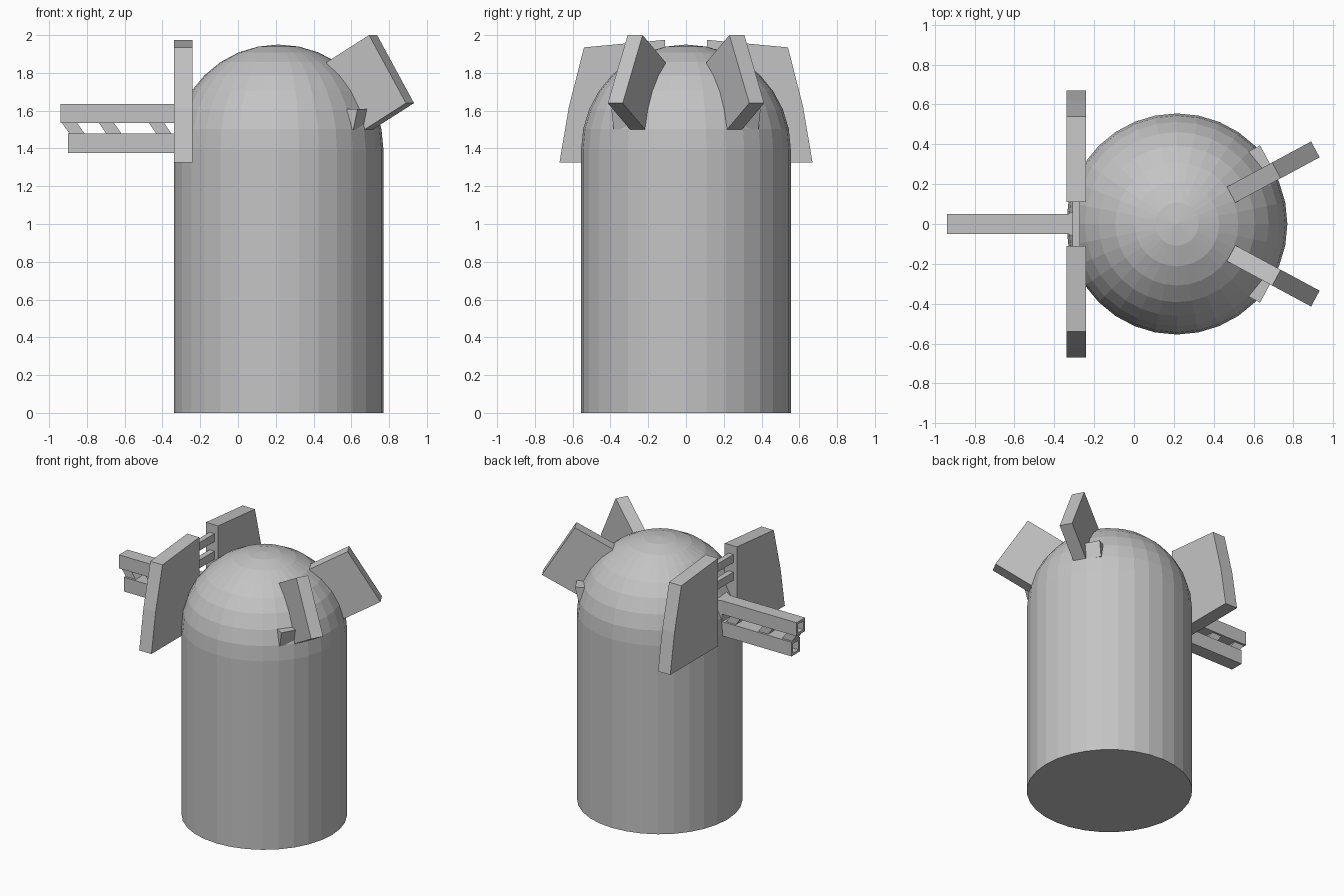
import bpy, bmesh, math
from mathutils import Vector

if "Cube" in bpy.data.objects:
    bpy.data.objects.remove(bpy.data.objects["Cube"])

grey = bpy.data.materials.new("plain grey")
grey.diffuse_color = (0.55, 0.55, 0.55, 1)
grey.use_nodes = True
grey.node_tree.nodes["Principled BSDF"].inputs["Base Color"].default_value = grey.diffuse_color

CX = 0.215   # axis of the domed body
R = 0.555
DOME_Z = 1.395


def finish(name, bm):
    bmesh.ops.recalc_face_normals(bm, faces=bm.faces[:])
    me = bpy.data.meshes.new(name)
    bm.to_mesh(me)
    bm.free()
    me.materials.append(grey)
    ob = bpy.data.objects.new(name, me)
    bpy.context.collection.objects.link(ob)
    return ob


def prism(name, pts, a, b, place):
    """Extrude a 2D outline from depth a to depth b; place maps (u, v, depth) to xyz."""
    bm = bmesh.new()
    lo = [bm.verts.new(place(u, v, a)) for u, v in pts]
    hi = [bm.verts.new(place(u, v, b)) for u, v in pts]
    bm.faces.new(lo)
    bm.faces.new(hi)
    n = len(pts)
    for i in range(n):
        j = (i + 1) % n
        bm.faces.new((lo[i], lo[j], hi[j], hi[i]))
    return finish(name, bm)


def box(name, x0, x1, y0, y1, z0, z1):
    return prism(name, [(x0, z0), (x1, z0), (x1, z1), (x0, z1)], y0, y1,
                 lambda u, v, d: (u, d, v))


# domed cylindrical body, 32 sides
bm = bmesh.new()
N = 32
profile = [(R, 0), (R, DOME_Z)]
profile += [(R * math.cos(math.radians(11.25 * i)),
             DOME_Z + R * math.sin(math.radians(11.25 * i))) for i in range(1, 8)]
rings = [[bm.verts.new((CX + r * math.cos(math.tau * k / N),
                        r * math.sin(math.tau * k / N), z)) for k in range(N)]
         for r, z in profile]
for lo, hi in zip(rings, rings[1:]):
    for k in range(N):
        j = (k + 1) % N
        bm.faces.new((lo[k], lo[j], hi[j], hi[k]))
apex = bm.verts.new((CX, 0, DOME_Z + R))
for k in range(N):
    bm.faces.new((rings[-1][k], rings[-1][(k + 1) % N], apex))
bm.faces.new(rings[0])
finish("domed_body", bm)

# shields, rear fins and fin tabs, mirrored across y
shield = [(0.11, 1.325), (0.67, 1.325), (0.62, 1.62), (0.54, 1.935), (0.11, 1.975)]
fin = [(0.31, 1.855), (0.568, 2.0), (0.79, 1.64), (0.532, 1.495)]
tab = [(0.44, 1.61), (0.555, 1.61), (0.53, 1.5), (0.44, 1.5)]
ang = math.radians(28.3)
ca, sa = math.cos(ang), math.sin(ang)
for s, side in ((1, "back"), (-1, "front")):
    def radial(r, z, d, s=s):
        return (CX + r * ca - d * sa, s * (r * sa + d * ca), z)
    prism("shield_" + side, shield, -0.34, -0.24, lambda u, v, d: (d, s * u, v))
    prism("fin_" + side, fin, -0.045, 0.045, radial)
    prism("fin_tab_" + side, tab, 0.03, 0.15, radial)

# cross bars joining the shields
for i, z in enumerate((1.75, 1.88)):
    box("cross_bar_%d" % i, -0.31, -0.27, -0.12, 0.12, z - 0.03, z + 0.03)

# tapered mount behind the barrels
prism("barrel_mount", [(-0.33, 0.05), (-0.24, 0.1), (-0.24, -0.1), (-0.33, -0.05)],
      1.375, 1.635, lambda u, v, d: (u, v, d))


# twin square barrels with hollow muzzles
def barrel(name, x0, z0, z1):
    ob = box(name, x0, -0.2, -0.05, 0.05, z0, z1)
    bm = bmesh.new()
    bm.from_mesh(ob.data)
    end = min(bm.faces, key=lambda f: f.calc_center_median().x)
    bmesh.ops.inset_region(bm, faces=[end], thickness=0.025)
    ext = bmesh.ops.extrude_discrete_faces(bm, faces=[end])
    for v in ext["faces"][0].verts:
        v.co.x += 0.12
    bm.to_mesh(ob.data)
    bm.free()


barrel("upper_barrel", -0.94, 1.535, 1.635)
barrel("lower_barrel", -0.90, 1.375, 1.48)

# slanted links between the barrels
for i, x in enumerate((-0.935, -0.74, -0.475)):
    prism("barrel_link_%d" % i,
          [(x, 1.54), (x + 0.08, 1.54), (x + 0.125, 1.475), (x + 0.045, 1.475)],
          -0.035, 0.035, lambda u, v, d: (u, d, v))
